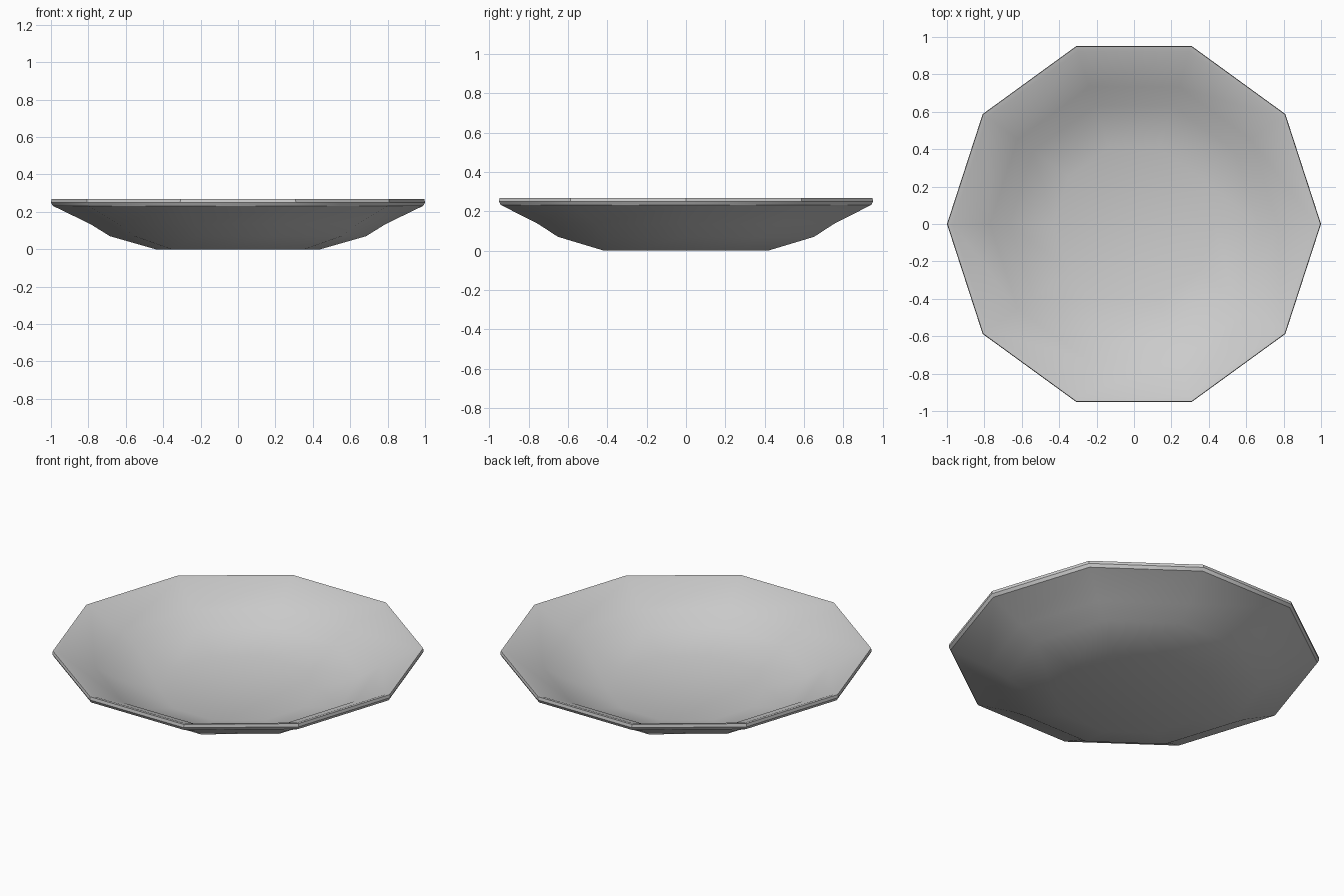
import bpy, bmesh
from math import cos, sin, tau

if "Cube" in bpy.data.objects:
    bpy.data.objects.remove(bpy.data.objects["Cube"])

SIDES = 10

# Closed shell profile (radius, height): underside centre, out to rim, back inside
PROFILE = [(0.0, 0.0), (0.44, 0.0), (0.685, 0.07), (0.79, 0.135), (0.99, 0.232),
           (1.0, 0.25), (0.997, 0.268), (0.97, 0.262),
           (0.77, 0.168), (0.665, 0.105), (0.43, 0.038), (0.0, 0.034)]


def lathe(name, profile, sides):
    """Revolve a profile into a low-sided solid, with poles at both ends."""
    bm = bmesh.new()
    rings = []
    for r, z in profile:
        if r == 0:
            rings.append([bm.verts.new((0, 0, z))] * sides)
        else:
            rings.append([bm.verts.new((r * cos(tau * i / sides), r * sin(tau * i / sides), z))
                          for i in range(sides)])
    for a, b in zip(rings, rings[1:]):
        for i in range(sides):
            j = (i + 1) % sides
            corners = list(dict.fromkeys([a[i], a[j], b[j], b[i]]))
            bm.faces.new(corners)
    bmesh.ops.recalc_face_normals(bm, faces=bm.faces)
    mesh = bpy.data.meshes.new(name)
    bm.to_mesh(mesh)
    bm.free()
    obj = bpy.data.objects.new(name, mesh)
    bpy.context.collection.objects.link(obj)
    return obj


# Shallow ten-sided dish, smooth inside with a crisp rim
dish = lathe("dish", PROFILE, SIDES)
bpy.context.view_layer.objects.active = dish
dish.select_set(True)
bpy.ops.object.shade_smooth_by_angle(angle=0.56)
